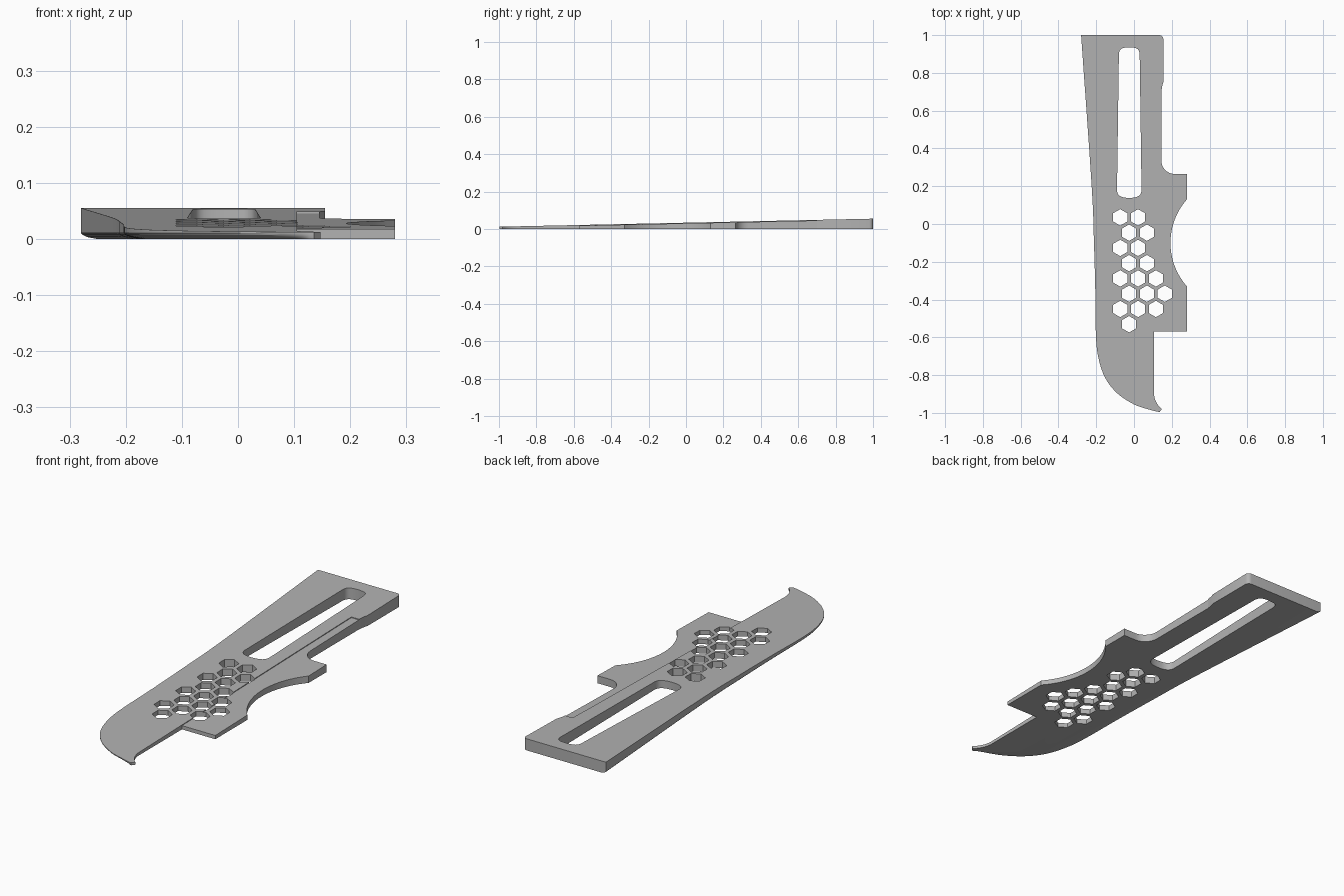
import bpy, bmesh, math
from mathutils import Vector

if "Cube" in bpy.data.objects:
    bpy.data.objects.remove(bpy.data.objects["Cube"])

grey = bpy.data.materials.new("plain grey")
grey.use_nodes = True
grey.diffuse_color = (0.45, 0.45, 0.45, 1)
grey.node_tree.nodes["Principled BSDF"].inputs["Base Color"].default_value = grey.diffuse_color


def slope(y):
    return 0.0335 + 0.0215 * y


def arc(cx, cy, r, start, end, n):
    """Points on a circle, angles in degrees."""
    angles = [math.radians(start + (end - start) * i / n) for i in range(n + 1)]
    return [(cx + r * math.cos(a), cy + r * math.sin(a)) for a in angles]


def smooth(points, n=5):
    """Catmull-Rom curve through the points."""
    p = [Vector(q) for q in points]
    p = [2 * p[0] - p[1]] + p + [2 * p[-1] - p[-2]]
    out = []
    for a, b, c, d in zip(p, p[1:], p[2:], p[3:]):
        for i in range(n):
            t = i / n
            out.append(tuple(0.5 * (2 * b + (c - a) * t + (2 * a - 5 * b + 4 * c - d) * t * t
                                    + (3 * b - a - 3 * c + d) * t ** 3)))
    return out + [tuple(p[-2])]


def loft(bm, rings):
    """Skin a stack of equal rings and cap both ends."""
    rings = [[bm.verts.new(co) for co in ring] for ring in rings]
    n = len(rings[0])
    for low, high in zip(rings, rings[1:]):
        for i in range(n):
            j = (i + 1) % n
            bm.faces.new((low[i], low[j], high[j], high[i]))
    bm.faces.new(rings[0][::-1])
    bm.faces.new(rings[-1])


def finish(bm, name):
    bmesh.ops.recalc_face_normals(bm, faces=bm.faces)
    mesh = bpy.data.meshes.new(name)
    bm.to_mesh(mesh)
    bm.free()
    mesh.materials.append(grey)
    obj = bpy.data.objects.new(name, mesh)
    bpy.context.collection.objects.link(obj)
    return obj


# Main plate: curved edge with a rounded lower rim, hooked tip, square end
rim = smooth([(-0.28, 1), (-0.224, 0.2), (-0.212, -0.1), (-0.205, -0.35), (-0.202, -0.58),
              (-0.19, -0.7), (-0.155, -0.81), (-0.09, -0.895), (0, -0.955), (0.09, -0.985), (0.135, -0.996)])
hook = smooth([(0.147, -0.98), (0.128, -0.96), (0.112, -0.93), (0.105, -0.9)], 3)
end = [(0.105, 0.7), (0.145, 0.7), (0.148, 0.725), (0.155, 0.75)] + arc(0.135, 0.98, 0.02, 0, 90, 4)
outline = rim + hook + end


def inset_rim(d):
    ring = []
    for i, (x, y) in enumerate(outline):
        if i < len(rim):
            a = Vector(rim[max(i - 1, 0)])
            b = Vector(rim[min(i + 1, len(rim) - 1)])
            t = (b - a).normalized()
            fade = min(1, (len(rim) - 1 - i) / 12)
            x, y = x - t.y * d * fade, y + t.x * d * fade * (i > 0)
        ring.append((x, y))
    return ring


bm = bmesh.new()
layers = [[(x, y, z) for x, y in inset_rim(d)] for d, z in ((0.028, 0), (0.012, 0.003), (0.003, 0.007), (0, 0.0105))]
loft(bm, layers + [[(x, y, slope(y)) for x, y in outline]])
plate = finish(bm, "main_plate")

# Side guard: slightly lower, with a round finger notch and a filleted neck
side = [(0.105, -0.57), (0.28, -0.57)] + arc(0.5405, -0.1, 0.3475, 221.4, 138.6, 24)
side += [(0.28, 0.265)] + arc(0.215, 0.335, 0.07, 270, 180, 8) + [(0.145, 0.7), (0.105, 0.7)]
bm = bmesh.new()
loft(bm, [[(x, y, 0) for x, y in side], [(x, y, slope(y) - 0.0035) for x, y in side]])
guard = finish(bm, "side_guard")

# Openings: long tapered slot and staggered hexagons
bm = bmesh.new()
slot = smooth([(-0.09, 0.175), (-0.082, 0.155), (-0.06, 0.142), (-0.025, 0.138), (0.01, 0.142), (0.032, 0.155), (0.04, 0.175)], 3)
slot += smooth([(0.03, 0.9), (0.025, 0.919), (0.01, 0.931), (-0.025, 0.935), (-0.06, 0.931), (-0.075, 0.919), (-0.08, 0.9)], 3)
holes = [slot]
for row, count in enumerate((2, 2, 2, 2, 3, 3, 3, 1)):
    for col in range(count):
        x = -0.073 + 0.0945 * col + 0.047 * (row % 2)
        holes.append(arc(x, 0.035 - 0.0808 * row, 0.0435, 30, 330, 5))
for hole in holes:
    loft(bm, [[(x, y, z) for x, y in hole] for z in (-0.1, 0.2)])
cutter = finish(bm, "opening_cutter")
cutter.hide_render = True

for obj in (plate, guard):
    cut = obj.modifiers.new("openings", "BOOLEAN")
    cut.object, cut.operation, cut.solver = cutter, "DIFFERENCE", "EXACT"
    bpy.ops.object.select_all(action="DESELECT")
    obj.select_set(True)
    bpy.context.view_layer.objects.active = obj
    bpy.ops.object.modifier_apply(modifier=cut.name)
    bpy.ops.object.shade_smooth_by_angle(angle=math.radians(25))
bpy.data.objects.remove(cutter)
